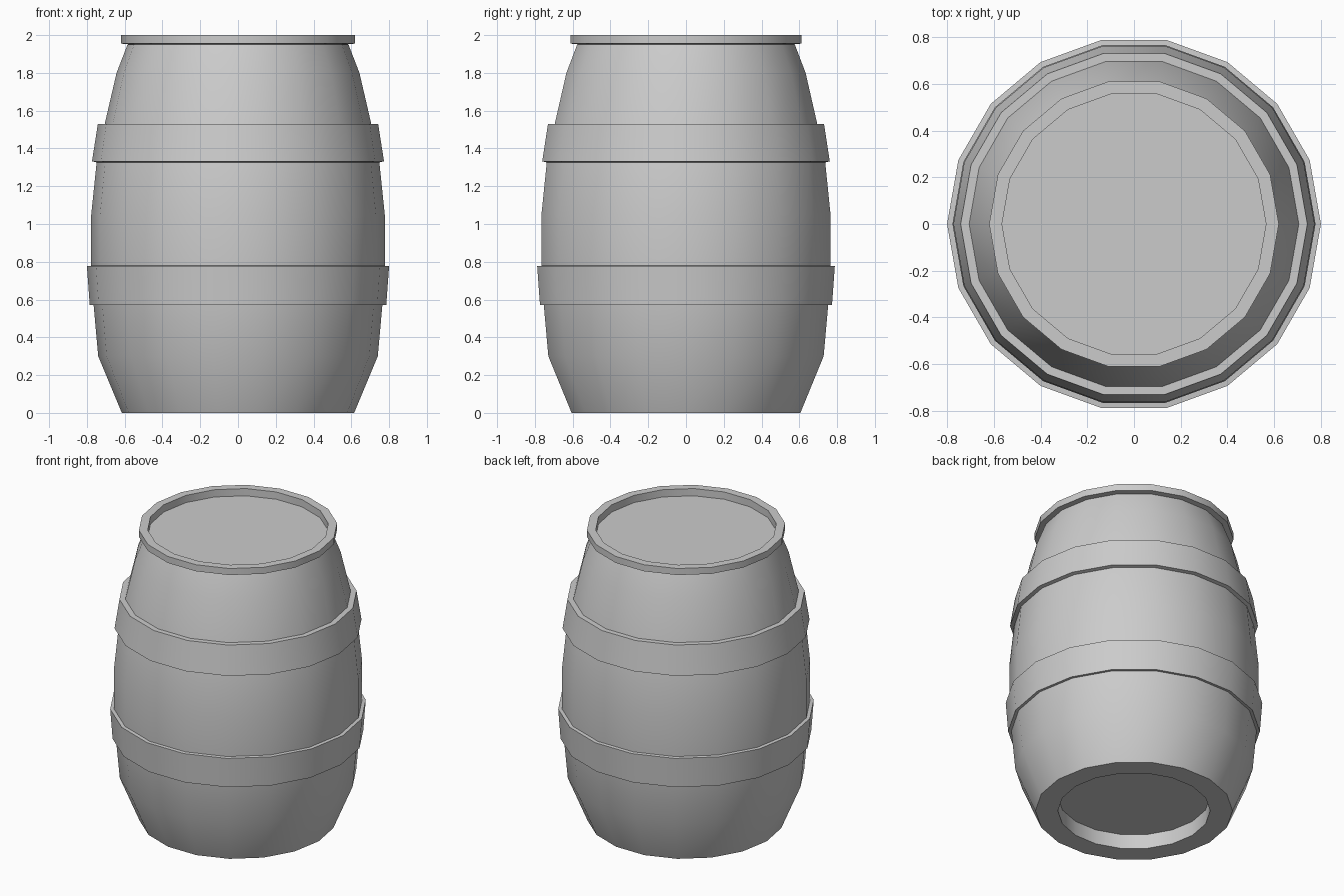
import bpy, bmesh, math

if "Cube" in bpy.data.objects:
    bpy.data.objects.remove(bpy.data.objects["Cube"])

SIDES = 18


def lathe(name, profile, closed):
    """Revolve (radius, z) points; closed profiles make rings, open ones get end caps."""
    bm = bmesh.new()
    rings = []
    for r, z in profile:
        rings.append([bm.verts.new((r * math.cos(2 * math.pi * i / SIDES),
                                    r * math.sin(2 * math.pi * i / SIDES), z))
                      for i in range(SIDES)])
    pairs = list(zip(rings, rings[1:]))
    if closed:
        pairs.append((rings[-1], rings[0]))
    else:
        bm.faces.new(rings[0])
        bm.faces.new(rings[-1])
    for a, b in pairs:
        for i in range(SIDES):
            j = (i + 1) % SIDES
            bm.faces.new((a[i], a[j], b[j], b[i]))
    bmesh.ops.recalc_face_normals(bm, faces=bm.faces[:])
    mesh = bpy.data.meshes.new(name)
    bm.to_mesh(mesh)
    bm.free()
    obj = bpy.data.objects.new(name, mesh)
    bpy.context.collection.objects.link(obj)
    bpy.ops.object.select_all(action='DESELECT')
    obj.select_set(True)
    bpy.context.view_layer.objects.active = obj
    bpy.ops.object.shade_smooth_by_angle(angle=math.radians(30))
    return obj


# Bulging body with recessed base and flat lid
lathe("barrel_body", [(0.475, 0.10), (0.475, 0), (0.615, 0), (0.74, 0.30),
                      (0.777, 0.71), (0.777, 1.05), (0.745, 1.36),
                      (0.643, 1.80), (0.585, 1.95)], False)

# Raised rim around the lid
lathe("top_rim", [(0.62, 1.955), (0.62, 2.0), (0.565, 2.0), (0.565, 1.95)], True)

# Hoops, tilted to follow the body
lathe("lower_hoop", [(0.785, 0.572), (0.80, 0.777), (0.765, 0.78), (0.75, 0.575)], True)
lathe("upper_hoop", [(0.773, 1.332), (0.742, 1.53), (0.69, 1.53), (0.735, 1.323)], True)
